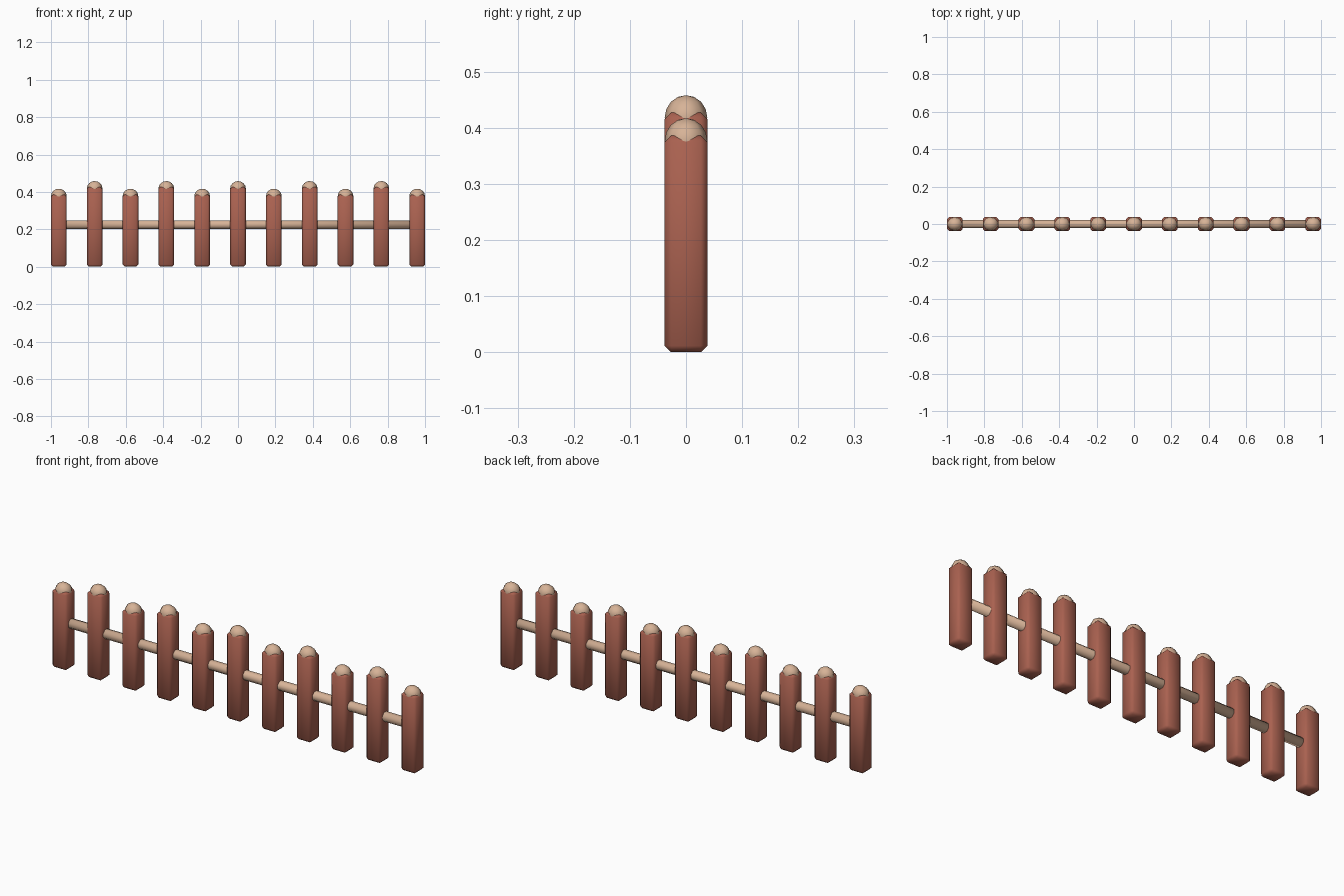
import bpy
import bmesh
from math import radians
from mathutils import Matrix

if "Cube" in bpy.data.objects:
    bpy.data.objects.remove(bpy.data.objects["Cube"])


def material(name, colour):
    mat = bpy.data.materials.new(name)
    mat.use_nodes = True
    mat.diffuse_color = colour
    mat.node_tree.nodes["Principled BSDF"].inputs["Base Color"].default_value = colour
    return mat


def add_object(name, bm, mat, location):
    mesh = bpy.data.meshes.new(name)
    for face in bm.faces:
        face.smooth = True
    bm.to_mesh(mesh)
    bm.free()
    mesh.materials.append(mat)
    obj = bpy.data.objects.new(name, mesh)
    obj.location = location
    bpy.context.collection.objects.link(obj)
    return obj


red_wood = material("red_wood", (0.40, 0.12, 0.08, 1))
pale_wood = material("pale_wood", (0.68, 0.45, 0.31, 1))

COUNT = 11
SPACING = 0.1916
HALF_X, HALF_Y = 0.042, 0.038
BEVEL = 0.0115


def add_post(index):
    x = (index - COUNT // 2) * SPACING
    height = 0.427 if index % 2 else 0.386

    # Chamfered square post
    bm = bmesh.new()
    bmesh.ops.create_cube(bm, size=1)
    bmesh.ops.scale(bm, vec=(HALF_X * 2, HALF_Y * 2, height), verts=bm.verts)
    bmesh.ops.bevel(bm, geom=bm.edges[:], offset=BEVEL, segments=1,
                    affect='EDGES', profile=0.5)
    add_object(f"post_{index + 1}", bm, red_wood, (x, 0, height / 2))

    # Eight-sided domed cap sunk into the post
    bm = bmesh.new()
    bmesh.ops.create_uvsphere(bm, u_segments=8, v_segments=8, radius=1)
    bmesh.ops.scale(bm, vec=(HALF_X, HALF_Y, 0.04), verts=bm.verts)
    add_object(f"post_cap_{index + 1}", bm, pale_wood, (x, 0, height - 0.009))


for i in range(COUNT):
    add_post(i)

# Horizontal rail through all the posts
bm = bmesh.new()
bmesh.ops.create_cone(bm, cap_ends=True, segments=8, radius1=0.024, radius2=0.024,
                      depth=SPACING * (COUNT - 1))
turn = Matrix.Rotation(radians(90), 3, 'Y') @ Matrix.Rotation(radians(22.5), 3, 'Z')
bmesh.ops.rotate(bm, matrix=turn, verts=bm.verts)
add_object("rail", bm, pale_wood, (0, 0, 0.225))
